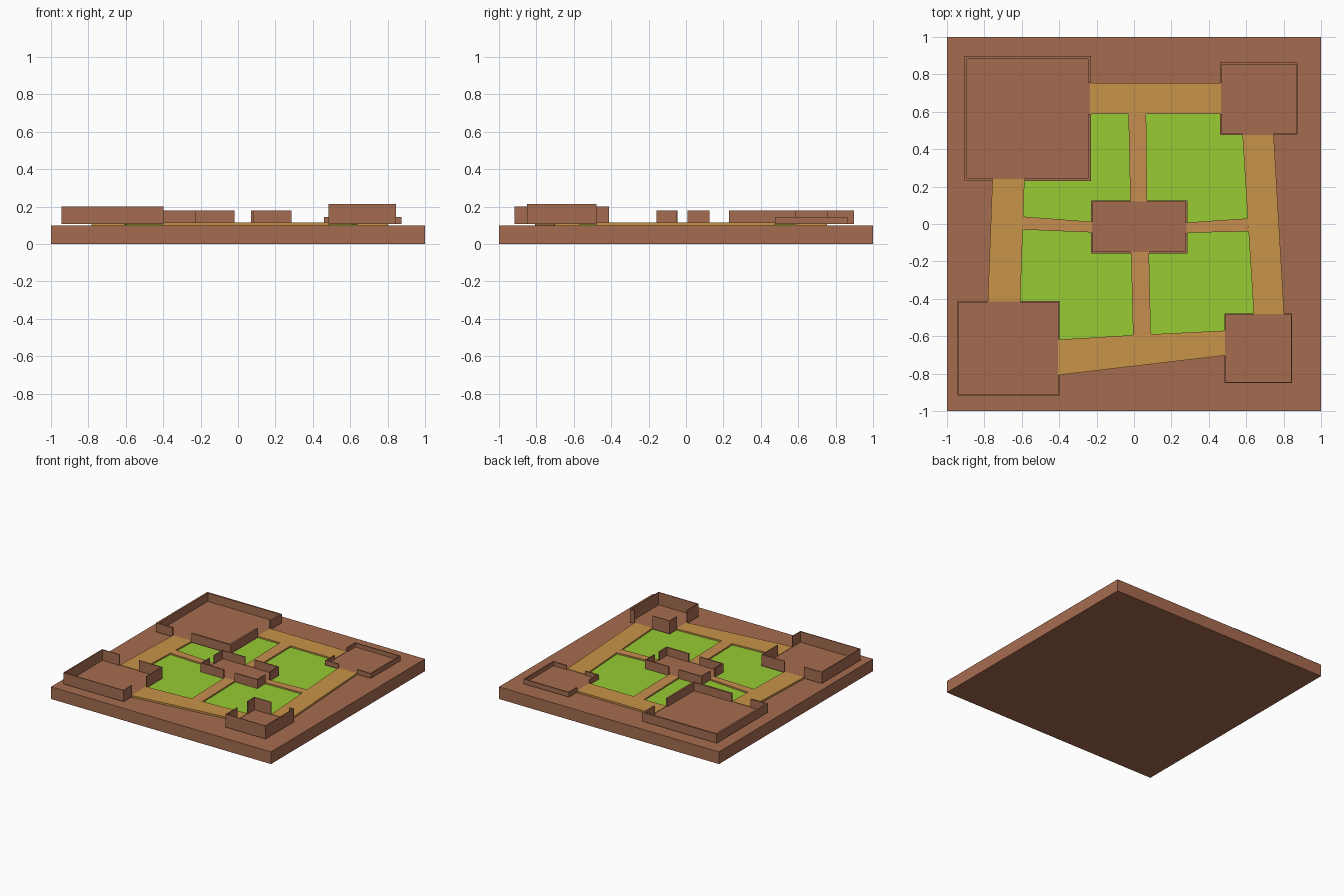
import bpy, bmesh

if "Cube" in bpy.data.objects:
    bpy.data.objects.remove(bpy.data.objects["Cube"])


def material(name, rgb):
    m = bpy.data.materials.new(name)
    lin = [((c / 255 + 0.055) / 1.055) ** 2.4 for c in rgb]
    m.diffuse_color = (*lin, 1)
    m.use_nodes = True
    m.node_tree.nodes["Principled BSDF"].inputs["Base Color"].default_value = m.diffuse_color
    return m


BROWN = material("clay brown", (166, 108, 80))
TAN = material("path tan", (200, 148, 72))
CROSS = material("inner path tan", (198, 141, 78))
GREEN = material("grass green", (151, 204, 52))


def prism(bm, pts, z0, z1):
    """Extrude a counter-clockwise outline from z0 to z1."""
    lo = [bm.verts.new((x, y, z0)) for x, y in pts]
    hi = [bm.verts.new((x, y, z1)) for x, y in pts]
    bm.faces.new(hi)
    bm.faces.new(lo[::-1])
    n = len(pts)
    for i in range(n):
        j = (i + 1) % n
        bm.faces.new((lo[i], lo[j], hi[j], hi[i]))


def rect(x0, y0, x1, y1):
    return [(x0, y0), (x1, y0), (x1, y1), (x0, y1)]


def finish(bm, name, mat):
    bmesh.ops.recalc_face_normals(bm, faces=bm.faces)
    me = bpy.data.meshes.new(name)
    bm.to_mesh(me)
    bm.free()
    me.materials.append(mat)
    ob = bpy.data.objects.new(name, me)
    bpy.context.collection.objects.link(ob)


def slab(name, pts, z0, z1, mat):
    bm = bmesh.new()
    prism(bm, pts, z0, z1)
    finish(bm, name, mat)


def spans(a, b, gap):
    return [(a, gap[0]), (gap[1], b)] if gap else [(a, b)]


def room(name, x0, y0, x1, y1, top, t, gaps):
    """Thin floor plus thin walls; gaps maps a side (S N W E) to its doorway."""
    slab(name + "_floor", rect(x0, y0, x1, y1), 0.107, 0.112, BROWN)
    bm = bmesh.new()
    for side, y in (("S", y0), ("N", y1 - t)):
        for a, b in spans(x0, x1, gaps.get(side)):
            prism(bm, rect(a, y, b, y + t), 0.11, top)
    for side, x in (("W", x0), ("E", x1 - t)):
        for a, b in spans(y0 + t, y1 - t, gaps.get(side)):
            prism(bm, rect(x, a, x + t, b), 0.11, top)
    finish(bm, name + "_walls", BROWN)


# Base and lawn (outline notched around the corner rooms)
slab("base", rect(-1, -1, 1, 1), 0, 0.10, BROWN)
slab("lawn", [(-0.4, -0.618), (0, -0.595), (0.485, -0.57), (0.485, -0.48),
              (0.64, -0.48), (0.58, 0.475), (0.46, 0.475), (0.46, 0.588),
              (-0.23, 0.588), (-0.23, 0.232), (-0.588, 0.232),
              (-0.608, -0.415), (-0.4, -0.415)], 0.099, 0.103, GREEN)

# Outer ring of paths between the corner rooms
ring = {
    "west": [(-0.782, -0.415), (-0.608, -0.415), (-0.585, 0.24), (-0.757, 0.24)],
    "south": [(-0.405, -0.808), (0.487, -0.703), (0.487, -0.57), (0, -0.594), (-0.405, -0.618)],
    "east": [(0.64, -0.48), (0.803, -0.48), (0.747, 0.476), (0.58, 0.476)],
    "north": [(-0.235, 0.588), (0.465, 0.588), (0.465, 0.753), (-0.235, 0.753)],
}
for side, pts in ring.items():
    slab(side + "_path", pts, 0.10, 0.115, TAN)

# Inner paths from the middle room to the ring
cross = {
    "north": [(-0.02, 0.12), (0.07, 0.12), (0.065, 0.59), (-0.03, 0.59)],
    "south": [(-0.005, -0.597), (0.09, -0.591), (0.08, -0.15), (-0.016, -0.15)],
    "west": [(-0.596, -0.03), (-0.225, -0.045), (-0.225, 0.012), (-0.594, 0.04)],
    "east": [(0.28, -0.047), (0.612, -0.04), (0.608, 0.03), (0.28, 0.008)],
}
for side, pts in cross.items():
    slab(side + "_inner_path", pts, 0.10, 0.115, CROSS)

# Rooms with doorways where the paths enter
room("back_left_room", -0.907, 0.23, -0.23, 0.897, 0.18, 0.015,
     {"S": (-0.757, -0.585), "E": (0.588, 0.753)})
room("back_right_room", 0.46, 0.475, 0.875, 0.863, 0.145, 0.010,
     {"S": (0.58, 0.747), "W": (0.588, 0.753)})
room("front_left_room", -0.945, -0.918, -0.397, -0.413, 0.20, 0.007,
     {"N": (-0.782, -0.608), "E": (-0.808, -0.618)})
room("front_right_room", 0.483, -0.85, 0.845, -0.478, 0.215, 0.006,
     {"N": (0.64, 0.803), "W": (-0.703, -0.57)})
room("middle_room", -0.23, -0.157, 0.285, 0.126, 0.18, 0.009,
     {"S": (-0.02, 0.08), "N": (-0.02, 0.07), "W": (-0.045, 0.012), "E": (-0.047, 0.008)})
